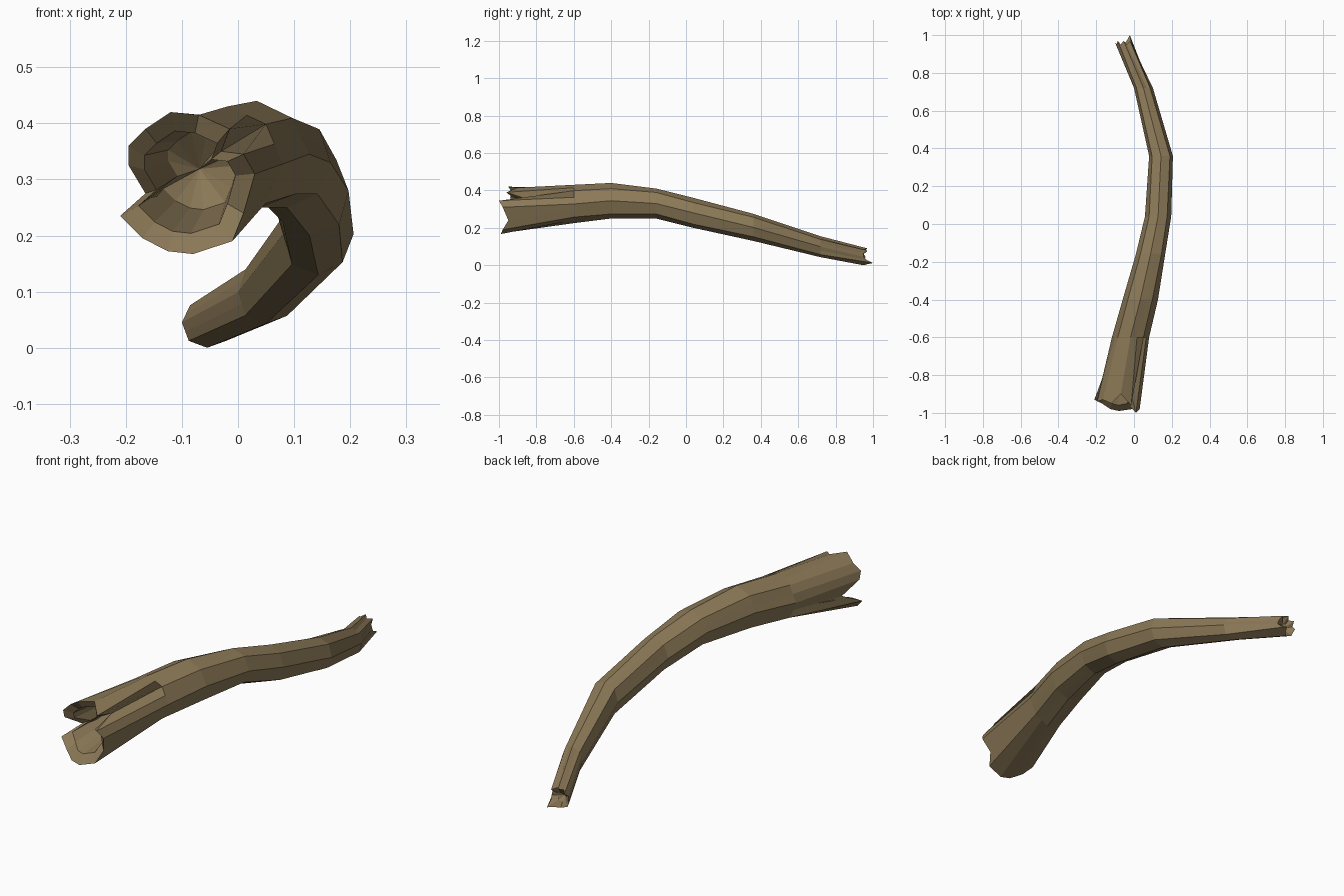
import bpy, bmesh, math, random
from mathutils import Vector

default = bpy.data.objects.get("Cube")
if default:
    bpy.data.objects.remove(default)

random.seed(4)
COLUMNS = 16

bark = bpy.data.materials.new("brown bark")
bark.use_nodes = True
brown = (0.26, 0.19, 0.095, 1)
bark.diffuse_color = brown
bark.node_tree.nodes["Principled BSDF"].inputs["Base Color"].default_value = brown

# Trunk stations: y, left and right limits, bottom and top limits
stations = [
    (-0.6, -0.117, 0.08, 0.225, 0.43),
    (-0.4, -0.06, 0.127, 0.25, 0.44),
    (-0.16, 0.01, 0.165, 0.25, 0.41),
    (0.04, 0.058, 0.197, 0.2, 0.36),
    (0.36, 0.08, 0.206, 0.13, 0.275),
    (0.72, 0.0, 0.1, 0.043, 0.155),
    (0.95, -0.1, -0.01, 0.0, 0.09),
]

# Jagged broken rim: x, y, z around the wide end
rim_points = [
    (0.03, -0.98, 0.31), (0.01, -1.0, 0.345), (-0.03, -0.84, 0.35), (-0.015, -0.96, 0.39),
    (-0.07, -0.9, 0.415), (-0.12, -0.95, 0.42), (-0.165, -0.93, 0.39), (-0.195, -0.94, 0.36),
    (-0.195, -0.93, 0.325), (-0.165, -0.85, 0.275), (-0.21, -0.93, 0.235), (-0.17, -0.95, 0.195),
    (-0.125, -0.98, 0.172), (-0.08, -0.99, 0.167), (-0.01, -0.98, 0.19), (0.01, -0.95, 0.24),
]


def trunk_ring(y, left, right, bottom, top):
    """Eight-sided section with a flat midpoint on every side."""
    corners = []
    for i in range(8):
        a = i * math.tau / 8
        r = random.uniform(0.95, 1.08) if i % 2 else 1
        corners.append(Vector(((left + right) / 2 + r * math.cos(a) * (right - left) / 2, y,
                               (bottom + top) / 2 + r * math.sin(a) * (top - bottom) / 2)))
    ring = []
    for i, corner in enumerate(corners):
        ring += [corner, corner.lerp(corners[(i + 1) % 8], 0.5)]
    return ring


def shrink(ring, scale, y_of):
    """Copy of a ring pulled towards its middle."""
    middle = sum(ring, Vector()) / len(ring)
    result = []
    for p in ring:
        q = middle.lerp(p, scale)
        q.y = y_of(p.y)
        result.append(q)
    return result


rim = [Vector(p) for p in rim_points]
trunk = [trunk_ring(*s) for s in stations]

# Splinters on the thin end
for column, push in {14: 0.05, 13: 0.02, 15: 0.015, 8: 0.01, 6: 0.02, 4: 0.02, 2: 0.02}.items():
    trunk[-1][column].y += push

# Hollow in the wide end, then the rim, the trunk and the thin broken end
lip = shrink(rim, 0.72, lambda y: y + 0.03)
hollow = shrink(rim, 0.55, lambda y: -0.72)
for p in hollow:
    p += Vector((0.025, 0, 0.02))
thin_end = shrink(trunk[-1], 0.5, lambda y: 0.94)
rings = [hollow, lip, rim] + trunk + [thin_end]

bm = bmesh.new()
loops = [[bm.verts.new(p) for p in ring] for ring in rings]
for a, b in zip(loops, loops[1:]):
    for i in range(COLUMNS):
        j = (i + 1) % COLUMNS
        bm.faces.new((a[i], a[j], b[j], b[i]))
for loop, depth in ((loops[0], 0.06), (loops[-1], -0.02)):
    middle = sum((v.co for v in loop), Vector()) / COLUMNS
    tip = bm.verts.new(middle + Vector((0, depth, 0)))
    for i in range(COLUMNS):
        bm.faces.new((loop[i], loop[(i + 1) % COLUMNS], tip))
bmesh.ops.recalc_face_normals(bm, faces=bm.faces)

mesh = bpy.data.meshes.new("broken_branch")
bm.to_mesh(mesh)
bm.free()
mesh.materials.append(bark)
branch = bpy.data.objects.new("broken_branch", mesh)
bpy.context.collection.objects.link(branch)
